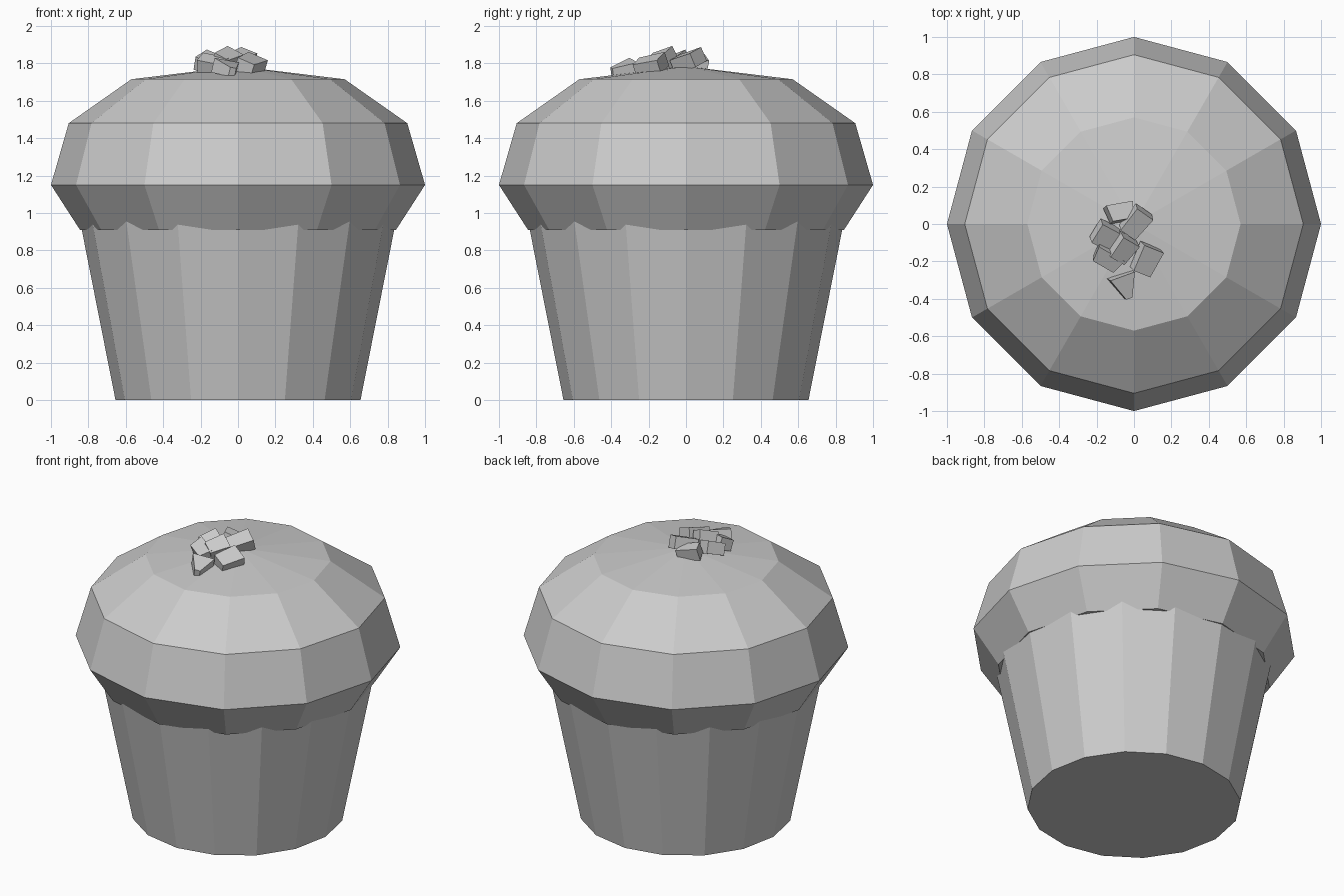
import bpy, bmesh
from math import sin, cos, tau, radians
from mathutils import Matrix, Vector, Euler

if "Cube" in bpy.data.objects:
    bpy.data.objects.remove(bpy.data.objects["Cube"])


def finish(name, bm):
    bmesh.ops.recalc_face_normals(bm, faces=bm.faces[:])
    mesh = bpy.data.meshes.new(name)
    bm.to_mesh(mesh)
    bm.free()
    obj = bpy.data.objects.new(name, mesh)
    bpy.context.collection.objects.link(obj)
    return obj


def lathe(name, profile, sides):
    """Faceted solid of revolution; a radius of 0 at the end makes a point."""
    bm = bmesh.new()
    rings = []
    for r, z in profile:
        if r == 0:
            rings.append([bm.verts.new((0, 0, z))] * sides)
        else:
            rings.append([bm.verts.new((r * cos(tau * i / sides), r * sin(tau * i / sides), z))
                          for i in range(sides)])
    bm.faces.new(rings[0][::-1])
    for a, b in zip(rings, rings[1:]):
        for i in range(sides):
            j = (i + 1) % sides
            if b[i] is b[j]:
                bm.faces.new((a[i], a[j], b[i]))
            else:
                bm.faces.new((a[i], a[j], b[j], b[i]))
    if profile[-1][0] > 0:
        bm.faces.new(rings[-1])
    return finish(name, bm)


def chunk(name, loc, size, rot, taper):
    """Tilted broken block, narrowing towards its -y end."""
    bm = bmesh.new()
    bmesh.ops.create_cube(bm, size=1)
    for v in bm.verts:
        if v.co.y < 0:
            v.co.x *= taper
            v.co.z *= (1 + taper) / 2
        v.co = Vector(v.co[i] * size[i] for i in range(3))
    turn = Euler([radians(a) for a in rot]).to_matrix().to_4x4()
    bm.transform(Matrix.Translation(loc) @ turn)
    return finish(name, bm)


# Paper cup
lathe("cup", [(0.655, 0), (0.855, 1.01)], 16)

# Domed muffin top
lathe("muffin_top", [(0.845, 0.91), (1.0, 1.15), (0.905, 1.48), (0.57, 1.715), (0, 1.784)], 12)

# Crumble pieces scattered near the top: location, size, rotation, taper
pieces = [
    ((-0.075, 0.06, 1.80), (0.15, 0.09, 0.08), (-10, 14, 10), 0.75),
    ((0.01, 0.01, 1.815), (0.11, 0.15, 0.08), (15, 18, -35), 0.9),
    ((-0.155, -0.06, 1.80), (0.12, 0.12, 0.08), (18, 20, -28), 0.9),
    ((-0.06, -0.13, 1.815), (0.11, 0.13, 0.09), (15, 25, -30), 0.85),
    ((-0.14, -0.18, 1.79), (0.16, 0.09, 0.08), (22, 10, -30), 0.8),
    ((0.065, -0.19, 1.79), (0.12, 0.15, 0.08), (10, 22, -22), 0.85),
    ((-0.05, -0.335, 1.765), (0.14, 0.13, 0.08), (12, 10, 20), 0.25),
]
for n, p in enumerate(pieces, 1):
    chunk(f"crumble_{n}", *p)
